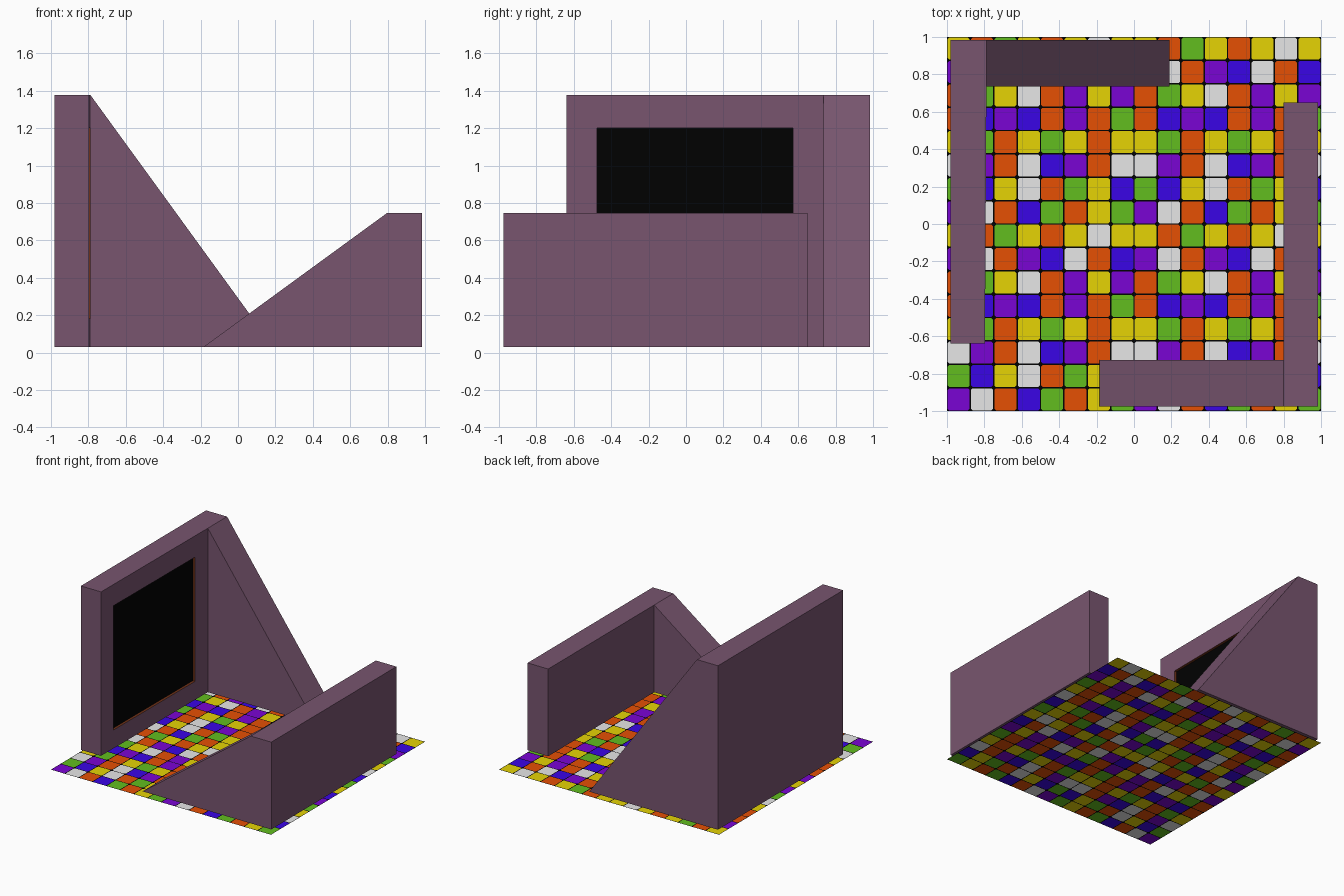
import bpy, bmesh

if "Cube" in bpy.data.objects:
    bpy.data.objects.remove(bpy.data.objects["Cube"])


def material(name, rgb):
    """Flat material from 0-255 display colour."""
    lin = [(c / 255 / 12.92) if c <= 10 else ((c / 255 + 0.055) / 1.055) ** 2.4 for c in rgb]
    m = bpy.data.materials.new(name)
    m.diffuse_color = (*lin, 1)
    m.use_nodes = True
    m.node_tree.nodes["Principled BSDF"].inputs["Base Color"].default_value = m.diffuse_color
    return m


wall_mat = material("mauve_wall", (120, 85, 111))
screen_mat = material("black_screen", (1, 1, 1))
frame_mat = material("brown_frame", (112, 50, 24))
grout_mat = material("black_grout", (1, 1, 1))
tile_mats = {
    "Y": material("yellow_tile", (230, 212, 5)),
    "O": material("orange_tile", (230, 80, 4)),
    "G": material("green_tile", (98, 189, 30)),
    "P": material("purple_tile", (122, 5, 212)),
    "B": material("blue_tile", (58, 5, 230)),
    "W": material("white_tile", (232, 232, 232)),
}


def finish(name, bm, mats):
    me = bpy.data.meshes.new(name)
    bm.to_mesh(me)
    bm.free()
    for m in mats:
        me.materials.append(m)
    ob = bpy.data.objects.new(name, me)
    bpy.context.collection.objects.link(ob)
    return ob


def prism(points, offset):
    """Closed solid from a polygon of 3D points moved along an offset."""
    bm = bmesh.new()
    a = [bm.verts.new(p) for p in points]
    b = [bm.verts.new([c + d for c, d in zip(p, offset)]) for p in points]
    bm.faces.new(a)
    bm.faces.new(b[::-1])
    for i in range(len(a)):
        j = (i + 1) % len(a)
        bm.faces.new((a[i], b[i], b[j], a[j]))
    bmesh.ops.recalc_face_normals(bm, faces=bm.faces)
    return bm


# Tiled floor: an 8 x 8 colour pattern repeated twice each way
PATTERN = ("YOGYOYWY", "PWOPBWOB", "OGYWOPYP", "OBPBOPOG",
           "YGOYGYOY", "WPOWBPOW", "GBYWOGYB", "PWOBGOYG")
CELL, GAP, CUT = 0.125, 0.0035, 0.012
keys = list(tile_mats)
bm = bmesh.new()
for row in range(16):
    for col in range(16):
        cx, cy = -1 + CELL * (col + 0.5), 1 - CELL * (row + 0.5)
        h = CELL / 2
        n, c = h - GAP, h - CUT
        corners = [bm.verts.new((cx + sx * h, cy + sy * h, 0))
                   for sx, sy in ((-1, -1), (1, -1), (1, 1), (-1, 1))]
        ring = [bm.verts.new((cx + x, cy + y, 0)) for x, y in
                ((-n, -c), (-c, -n), (c, -n), (n, -c), (n, c), (c, n), (-c, n), (-n, c))]
        tile = bm.faces.new(ring)
        tile.material_index = 1 + keys.index(PATTERN[row % 8][col % 8])
        for k in range(4):
            k2 = (k + 1) % 4
            a, b, a2 = ring[2 * k], ring[2 * k + 1], ring[2 * k2]
            bm.faces.new((corners[k], b, a))
            bm.faces.new((corners[k], corners[k2], a2, b))
bmesh.ops.remove_doubles(bm, verts=bm.verts, dist=1e-4)
finish("tiled_floor", bm, [grout_mat] + list(tile_mats.values()))

BASE = 0.03


def wall_pair(side, s, x_out, x_in, x_free, x_toe, y_free, y_in, y_out, top, screen=False):
    """Straight side wall plus a sloping end wall; s = -1 turns the pair half round."""
    # Straight wall, inner side slightly tapered towards its free end
    plan = [(x_out, y_free), (x_free, y_free), (x_in, y_in), (x_out, y_in)]
    bm = prism([(s * x, s * y, BASE) for x, y in plan], (0, 0, top - BASE))
    if screen:
        # Recessed screen with thin brown reveal, set slightly low
        inner = max(bm.faces, key=lambda f: f.normal.x)
        bmesh.ops.inset_individual(bm, faces=[inner], thickness=0.163, use_even_offset=True)
        bmesh.ops.translate(bm, verts=inner.verts, vec=(0, 0, -0.012))
        reveal = bmesh.ops.inset_individual(bm, faces=[inner], thickness=0.0005, depth=-0.02,
                                            use_even_offset=True)
        for f in reveal["faces"]:
            f.material_index = 2
        inner.material_index = 1
    finish(side + "_wall", bm, [wall_mat, screen_mat, frame_mat])
    # End wall with slope down to the floor
    profile = [(x_out, BASE), (x_toe, BASE), (x_in, top), (x_out, top)]
    bm = prism([(s * x, s * y_in, z) for x, z in profile], (0, s * (y_out - y_in), 0))
    finish(side + "_sloping_wall", bm, [wall_mat])


wall_pair("left", 1, -0.98, -0.789, -0.797, 0.19, -0.64, 0.735, 0.985, 1.377, True)
wall_pair("right", -1, -0.985, -0.798, -0.798, 0.185, -0.65, 0.727, 0.975, 0.747)
